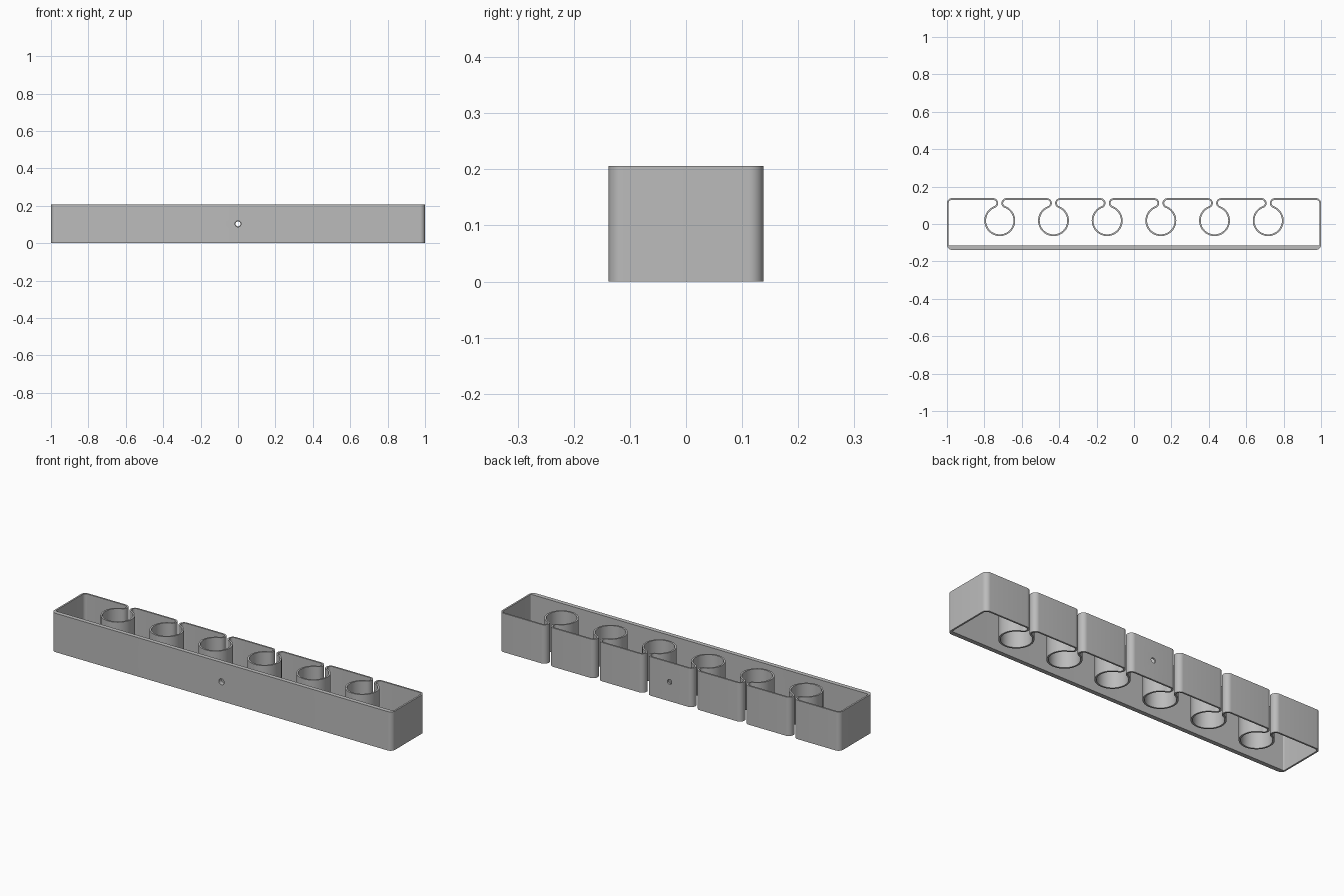
import bpy, bmesh
from math import atan2, cos, sin, sqrt, pi, radians

cube = bpy.data.objects.get("Cube")
if cube:
    bpy.data.objects.remove(cube, do_unlink=True)

HALF_X, HALF_Y, HEIGHT = 1.0, 0.138, 0.206
WALL, FRONT_WALL = 0.009, 0.023
CORNER = 0.026
POCKET_Y, POCKET_R = 0.018, 0.078      # wall centreline radius
LIP_R = 0.022                          # wall centreline radius
PITCH = 0.287
POCKETS = [PITCH * (i - 2.5) for i in range(6)]

grey = bpy.data.materials.new("Light grey plastic")
grey.diffuse_color = (0.5, 0.5, 0.5, 1)
grey.use_nodes = True
grey.node_tree.nodes["Principled BSDF"].inputs["Base Color"].default_value = (0.5, 0.5, 0.5, 1)


def arc(cx, cy, r, start, end, steps):
    angles = [start + (end - start) * i / steps for i in range(steps + 1)]
    return [(cx + r * cos(a), cy + r * sin(a)) for a in angles]


def outline(inset, front_inset):
    """Counter-clockwise wall outline, pushed into the material by inset."""
    r = CORNER - inset
    rf = max(CORNER - front_inset, 0.006)
    x, y = HALF_X - CORNER, HALF_Y - CORNER
    xf = HALF_X - inset - rf
    yf = -HALF_Y + front_inset + rf
    pts = arc(-xf, yf, rf, pi, 1.5 * pi, 10)
    pts += arc(xf, yf, rf, 1.5 * pi, 2 * pi, 10)
    pts += arc(x, y, r, 0, pi / 2, 10)
    # Each pocket runs in over one curled lip, round the socket and out again
    lip_y = HALF_Y - WALL / 2 - LIP_R
    dy = lip_y - POCKET_Y
    dx = sqrt((POCKET_R + LIP_R) ** 2 - dy ** 2)
    t = atan2(dy, dx)
    lip = LIP_R + WALL / 2 - inset
    socket = POCKET_R - WALL / 2 + inset
    for cx in reversed(POCKETS):
        pts += arc(cx + dx, lip_y, lip, pi / 2, pi + t, 16)
        pts += arc(cx, POCKET_Y, socket, t, -pi - t, 56)[1:-1]
        pts += arc(cx - dx, lip_y, lip, -t, pi / 2, 16)
    pts += arc(-x, y, r, pi / 2, pi, 10)
    return pts


# Rack wall: outer and inner outlines joined into one open-topped band
bm = bmesh.new()
outer, inner = outline(0, 0), outline(WALL, FRONT_WALL)
rings = [[bm.verts.new((x, y, z)) for x, y in loop]
         for loop, z in ((outer, 0), (outer, HEIGHT), (inner, HEIGHT), (inner, 0))]
for a, b in zip(rings, rings[1:] + rings[:1]):
    for i in range(len(a)):
        j = (i + 1) % len(a)
        bm.faces.new((a[i], a[j], b[j], b[i]))
bmesh.ops.recalc_face_normals(bm, faces=bm.faces)
mesh = bpy.data.meshes.new("rack_wall")
bm.to_mesh(mesh)
bm.free()
rack = bpy.data.objects.new("rack_wall", mesh)
bpy.context.collection.objects.link(rack)
mesh.materials.append(grey)

# Screw holes through the front and back walls
for side, y, radius in (("front", -HALF_Y, 0.016), ("back", HALF_Y, 0.013)):
    bpy.ops.mesh.primitive_cylinder_add(vertices=32, radius=radius, depth=0.1,
                                        location=(0, y, HEIGHT / 2),
                                        rotation=(radians(90), 0, 0))
    cutter = bpy.context.object
    cutter.name = side + "_hole_cutter"
    cutter.data.materials.append(grey)
    cutter.hide_render = True
    cut = rack.modifiers.new(side + "_hole", "BOOLEAN")
    cut.operation = "DIFFERENCE"
    cut.solver = "EXACT"
    cut.object = cutter
    bpy.ops.object.select_all(action="DESELECT")
    rack.select_set(True)
    bpy.context.view_layer.objects.active = rack
    bpy.ops.object.modifier_apply(modifier=cut.name)
    bpy.data.objects.remove(cutter, do_unlink=True)

bpy.ops.object.shade_smooth_by_angle(angle=radians(30))
